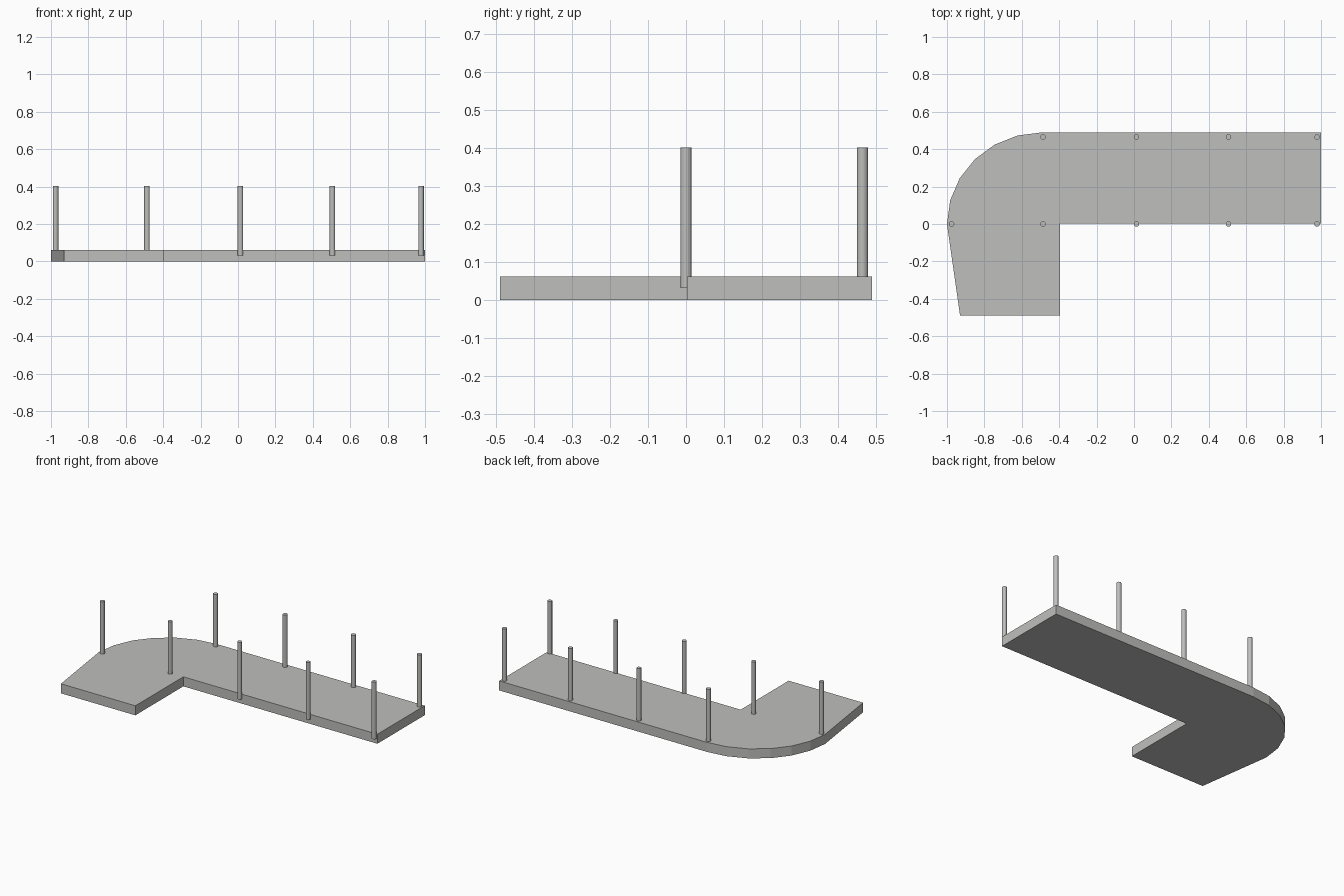
import bpy, bmesh, math

if "Cube" in bpy.data.objects:
    bpy.data.objects.remove(bpy.data.objects["Cube"])

# One flat warm grey for everything
grey = bpy.data.materials.new("light grey")
grey.diffuse_color = (0.52, 0.52, 0.51, 1)
grey.use_nodes = True
grey.node_tree.nodes["Principled BSDF"].inputs["Base Color"].default_value = grey.diffuse_color

SLAB_TOP, POST_BOTTOM, POST_TOP = 0.062, 0.031, 0.402
POST_RADIUS = 0.0145


def finish(name, bm):
    bmesh.ops.recalc_face_normals(bm, faces=bm.faces)
    mesh = bpy.data.meshes.new(name)
    bm.to_mesh(mesh)
    bm.free()
    mesh.materials.append(grey)
    obj = bpy.data.objects.new(name, mesh)
    bpy.context.collection.objects.link(obj)
    return obj


# Platform: L-shaped slab with a faceted quarter-ellipse outer corner
outline = [(-0.395, 0.003), (-0.395, -0.49), (-0.93, -0.49)]
for i in range(7):
    a = math.radians(15 * i)
    outline.append((-0.49 - 0.51 * math.cos(a), 0.49 * math.sin(a)))
outline += [(1.0, 0.49), (1.0, 0.003)]

bm = bmesh.new()
base = bm.faces.new([bm.verts.new((x, y, 0)) for x, y in outline])
extruded = bmesh.ops.extrude_face_region(bm, geom=[base], use_keep_orig=True)
top_verts = [g for g in extruded["geom"] if isinstance(g, bmesh.types.BMVert)]
bmesh.ops.translate(bm, verts=top_verts, vec=(0, 0, SLAB_TOP))
finish("platform_slab", bm)


# Posts: slim round columns partly sunk into the slab
def post(name, x, y):
    bm = bmesh.new()
    bmesh.ops.create_cone(bm, cap_ends=True, segments=16, radius1=POST_RADIUS,
                          radius2=POST_RADIUS, depth=POST_TOP - POST_BOTTOM)
    bmesh.ops.translate(bm, verts=bm.verts,
                        vec=(x, y, (POST_TOP + POST_BOTTOM) / 2))
    finish(name, bm)


columns = [-0.975, -0.487, 0.013, 0.505, 0.979]
for i, x in enumerate(columns):
    post(f"front_post_{i + 1}", x, 0.0)
for i, x in enumerate(columns[1:]):
    post(f"back_post_{i + 1}", x, 0.465)
